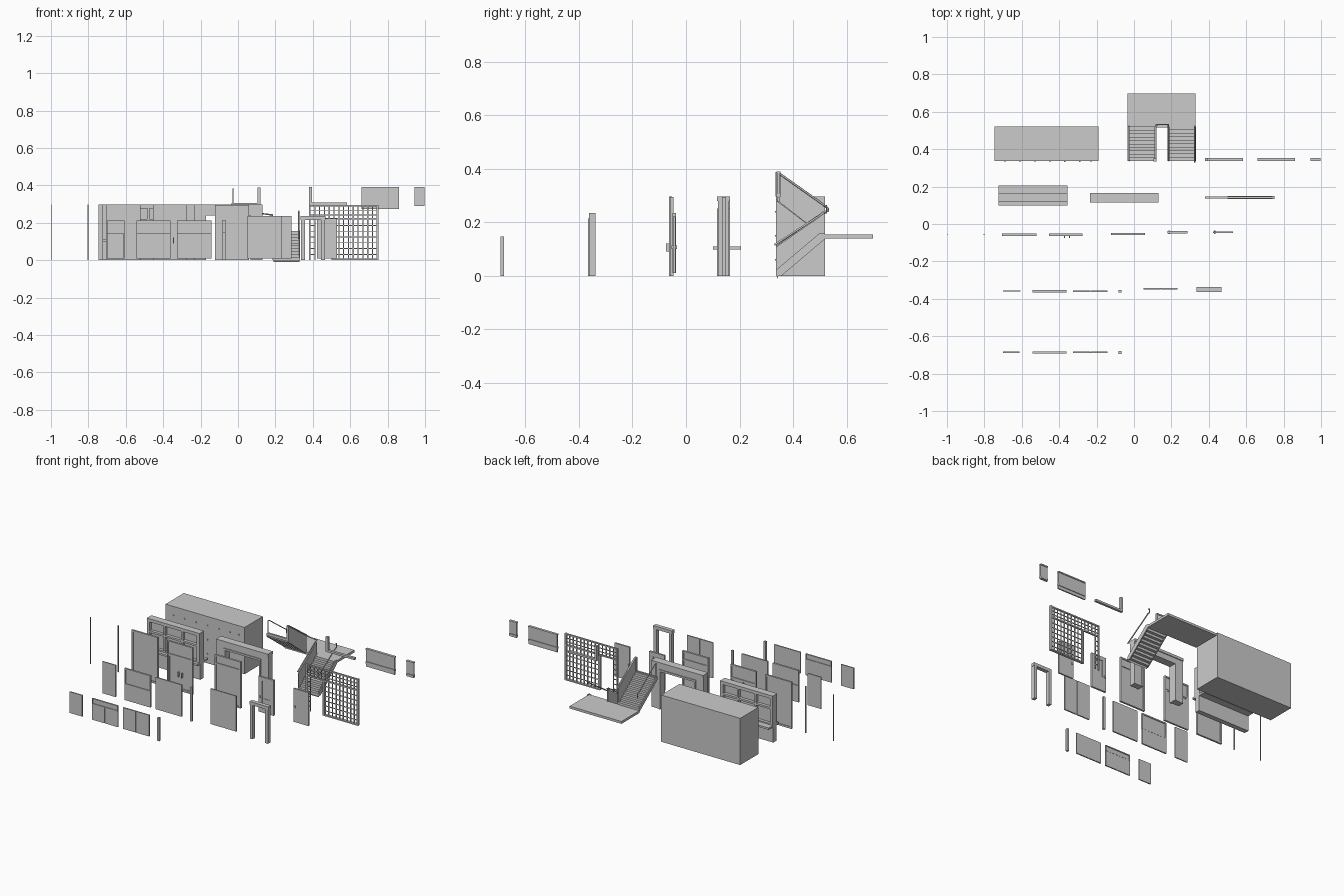
import bpy, bmesh, math
from mathutils import Vector, Matrix


def part(name, boxes):
    """One mesh from boxes given as (x0, x1, y0, y1, z0, z1)."""
    bm = bmesh.new()
    for x0, x1, y0, y1, z0, z1 in boxes:
        m = Matrix.Translation(((x0 + x1) / 2, (y0 + y1) / 2, (z0 + z1) / 2)) \
            @ Matrix.Diagonal((x1 - x0, y1 - y0, z1 - z0, 1))
        bmesh.ops.create_cube(bm, size=1, matrix=m)
    return finish(name, bm)


def finish(name, bm):
    bmesh.ops.recalc_face_normals(bm, faces=bm.faces)
    me = bpy.data.meshes.new(name)
    bm.to_mesh(me)
    bm.free()
    ob = bpy.data.objects.new(name, me)
    bpy.context.collection.objects.link(ob)
    return ob


def extrude_yz(name, profile, x0, x1):
    """Side profile (y, z) pulled along x."""
    bm = bmesh.new()
    f = bm.faces.new([bm.verts.new((x0, y, z)) for y, z in profile])
    r = bmesh.ops.extrude_face_region(bm, geom=[f])
    vs = [v for v in r["geom"] if isinstance(v, bmesh.types.BMVert)]
    bmesh.ops.translate(bm, verts=vs, vec=(x1 - x0, 0, 0))
    return finish(name, bm)


def frame(x0, x1, y0, y1, z0, z1, t, pane=0.3, cols=1, rows=(), mull=None):
    """Border, mullions, rails at given heights, and a thin pane in the middle."""
    m = mull or t
    out = [(x0, x0 + t, y0, y1, z0, z1), (x1 - t, x1, y0, y1, z0, z1),
           (x0 + t, x1 - t, y0, y1, z0, z0 + t), (x0 + t, x1 - t, y0, y1, z1 - t, z1)]
    for i in range(1, cols):
        c = x0 + (x1 - x0) * i / cols
        out.append((c - m / 2, c + m / 2, y0, y1, z0 + t, z1 - t))
    for z in rows:
        out.append((x0 + t, x1 - t, y0, y1, z - m / 2, z + m / 2))
    if pane:
        c, h = (y0 + y1) / 2, (y1 - y0) * pane / 2
        out.append((x0 + t, x1 - t, c - h, c + h, z0 + t, z1 - t))
    return out


def tube(name, pts, r):
    cu = bpy.data.curves.new(name, "CURVE")
    cu.dimensions = "3D"
    cu.bevel_depth, cu.bevel_resolution, cu.use_fill_caps = r, 1, True
    sp = cu.splines.new("POLY")
    sp.points.add(len(pts) - 1)
    for p, co in zip(sp.points, pts):
        p.co = (*co, 1)
    ob = bpy.data.objects.new(name, cu)
    bpy.context.collection.objects.link(ob)
    return ob


# building block with small studs on the front
part("building_block", [(-.745, -.19, .337, .52, 0, .297)])
part("block_studs", [(x - .003, x + .003, .332, .338, z - .003, z + .003)
                     for x in (-.69, -.61, -.53, -.45, -.37, -.29, -.23)
                     for z in (.06, .15, .24)])

# wide window wall: lower wall, three columns of panes, deep sill
part("window_wall", [(-.725, -.355, .128, .16, 0, .1)]
     + frame(-.725, -.355, .12, .165, .098, .297, .02, .15, 3, (.215,), .012))
part("window_sill", [(-.725, -.355, .1, .205, .098, .11)])

# large entrance surround
part("entrance_surround", [(-.235, -.175, .12, .16, 0, .297), (.07, .13, .12, .16, 0, .297),
                           (-.175, .07, .12, .16, .245, .297)])
part("entrance_trim", [(-.235, .13, .115, .165, .28, .297),
                       (-.183, -.172, .115, .165, 0, .25), (.067, .078, .115, .165, 0, .25),
                       (-.183, .078, .115, .165, .24, .252)])

# lattice screen with a passage on the left
bars = [(.38, .75, .137, .146, .218, .226), (.38, .75, .137, .146, .287, .295),
        (.50, .75, .134, .15, 0, .008), (.50, .51, .134, .15, 0, .22),
        (.74, .75, .134, .15, 0, .295), (.38, .388, .137, .146, 0, .295)]
for i in range(15):
    x = .385 + i * .0257
    bars.append((x - .003, x + .003, .139, .144, 0 if x > .5 or x < .42 else .22, .295))
for z in (.242, .265):
    bars.append((.38, .75, .139, .144, z - .002, z + .002))
for i in range(1, 7):
    bars.append((.50, .75, .139, .144, i * .031 - .002, i * .031 + .002))
    bars.append((.38, .411, .139, .144, i * .031 - .002, i * .031 + .002))
part("lattice_screen", bars)

# stairs: stepped flights, landing, inner guards
N, Y0, Y1 = 10, .337, .52


def flight(name, x0, x1, za, zb, forward):
    d, h = (Y1 - Y0) / N, (zb - za) / N
    top = []
    for i in range(N):
        top += [(i * d, za + i * h), (i * d, za + (i + 1) * h)]
    top.append((N * d, zb))
    low = [(a + .006, max(za - .01, z - .012)) for a, z in top]
    low[-1] = (N * d, zb - .012)
    prof = top + low[::-1]
    extrude_yz(name, [(Y0 + a if forward else Y1 - a, z) for a, z in prof], x0, x1)


flight("lower_flight", .19, .328, .0, .155, True)
flight("upper_flight", -.028, .11, .155, .3, False)
part("landing", [(-.035, .33, .515, .698, .14, .155)])
extrude_yz("lower_guard", [(Y0, 0), (Y0, .108), (Y1, .235), (Y1, .14), (Y0 + .012, 0)], .185, .191)
extrude_yz("upper_guard", [(Y0, .285), (Y0, .388), (.348, .388), (Y1, .262), (Y1, .142)], .11, .116)
extrude_yz("lower_stringer", [(Y0, 0), (Y0, .022), (Y1 - .02, .16), (Y1, .16),
                              (Y1, .138), (Y0 + .02, 0)], .326, .332)
extrude_yz("upper_stringer", [(Y0, .28), (Y0, .305), (Y1, .17), (Y1, .142)], -.034, -.028)
tube("inner_handrail", [(.183, .337, .115), (.183, .515, .238), (.183, .531, .242),
                        (.118, .531, .25), (.118, .515, .265), (.118, .345, .385)], .004)
tube("right_handrail", [(.325, .33, .115), (.325, .515, .235), (.325, .525, .235),
                        (.325, .525, .26), (.325, .518, .262)], .004)
tube("left_handrail", [(-.026, .338, .305), (-.026, .338, .383), (-.026, .352, .38),
                       (-.026, .515, .262), (-.026, .525, .262), (-.026, .525, .235)], .003)
part("stair_head_post", [(.105, .12, .335, .35, .297, .388), (-.03, .12, .337, .348, .297, .305)])

# balcony rail pieces
part("rail_base_and_post", [(.38, .582, .338, .354, .295, .308), (.38, .396, .338, .354, .295, .39)])
part("rail_panel", [(.66, .862, .342, .35, .275, .39), (.66, .862, .338, .354, .295, .308),
                    (.66, .862, .338, .354, .382, .39)])
part("rail_panel_short", [(.945, .996, .342, .35, .29, .39), (.945, .996, .338, .354, .295, .308),
                          (.945, .996, .338, .354, .382, .39)])

# slim poles
for n, x in (("pole_tall_a", -.998), ("pole_tall_b", -.802)):
    part(n, [(x - .002, x + .002, -.06, -.054, 0, .297)])

# full-height glazing
part("tall_window", frame(-.705, -.52, -.064, -.052, 0, .297, .011, .25))
part("glazed_doors_with_transom", frame(-.455, -.275, -.064, -.052, 0, .297, .009, .25, 1, (.214,))
     + frame(-.446, -.366, -.062, -.054, .008, .21, .009, 0)
     + frame(-.364, -.284, -.062, -.054, .008, .21, .009, 0))
part("glazed_door_handles", [(x - .002, x + .002, -.075, -.062, .09, .12) for x in (-.371, -.345)])
part("shop_window", frame(-.122, .06, -.06, -.047, 0, .295, .01, .25, 1, (.24,)))

# single doors
part("door_with_light", frame(.178, .285, -.05, -.038, .01, .235, .026, .4)
     + [(.205, .258, -.049, -.039, .01, .1)])
part("plain_door", [(.423, .53, -.049, -.039, .01, .222)])
part("door_handles", [(x, x + .008, -.054, -.034, .1, .114) for x in (.184, .429)])

# two rows of modular wall panels
part("mid_panel_narrow", [(-.70, -.607, -.362, -.355, .01, .212)])
part("mid_panel_window", frame(-.543, -.361, -.366, -.354, .108, .212, .008, .25)
     + [(-.543, -.361, -.364, -.355, .01, .11)])
part("mid_panel_double", [(-.325, -.235, -.364, -.355, .01, .212),
                          (-.232, -.142, -.364, -.355, .01, .212),
                          (-.325, -.142, -.362, -.357, .01, .212)])
part("mid_post", [(-.082, -.068, -.366, -.353, 0, .214)])
part("low_panel_narrow", [(-.70, -.612, -.69, -.683, .01, .145)])
part("low_panel_shelf", frame(-.543, -.361, -.692, -.682, .108, .145, .006, .25)
     + [(-.543, -.454, -.691, -.683, .01, .11), (-.45, -.361, -.691, -.683, .01, .11),
        (-.46, -.44, -.689, -.685, .01, .11)])
part("low_panel_double", [(-.325, -.235, -.691, -.683, .01, .145),
                          (-.232, -.142, -.691, -.683, .01, .145),
                          (-.325, -.142, -.689, -.685, .01, .145)])
part("low_post", [(-.082, -.068, -.694, -.68, 0, .147)])

# double door and separate door casing
part("double_door", [(.05, .139, -.349, -.341, .01, .235), (.143, .232, -.349, -.341, .01, .235),
                     (.05, .232, -.347, -.343, .01, .235)])
part("door_casing", [(.337, .357, -.363, -.338, 0, .225), (.445, .465, -.363, -.338, 0, .225),
                     (.335, .467, -.363, -.338, .215, .235)])
